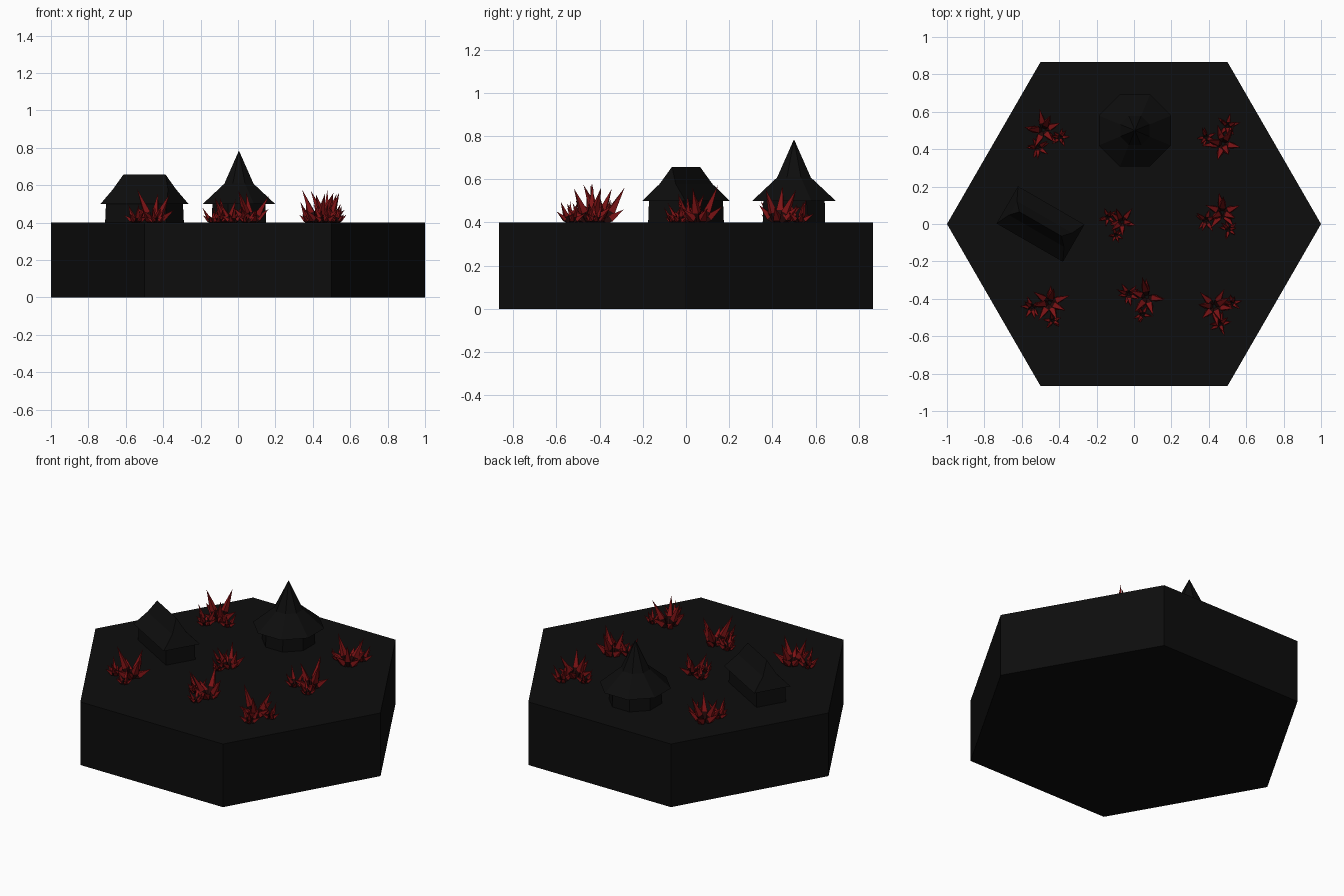
import bpy
import bmesh
import random
from math import pi, sin, cos, radians, tau
from mathutils import Vector, Matrix

cube = bpy.data.objects.get("Cube")
if cube:
    bpy.data.objects.remove(cube, do_unlink=True)


def material(name, colour):
    mat = bpy.data.materials.new(name)
    mat.use_nodes = True
    mat.diffuse_color = (*colour, 1)
    bsdf = mat.node_tree.nodes["Principled BSDF"]
    bsdf.inputs["Base Color"].default_value = (*colour, 1)
    bsdf.inputs["Roughness"].default_value = 0.9
    return mat


BLACK = material("charcoal black", (0.004, 0.004, 0.004))
RED = material("blood red", (0.2, 0.006, 0.007))
EMBER = material("dark ember", (0.02, 0.003, 0.003))


def ngon(sides, apothem, z):
    """Regular polygon ring with a flat side facing the front."""
    r = apothem / cos(pi / sides)
    turn = -pi / 2 + pi / sides
    return [Vector((r * cos(turn + tau * i / sides), r * sin(turn + tau * i / sides), z))
            for i in range(sides)]


def rect(a, b, z):
    return [Vector((sx * a, sy * b, z)) for sx, sy in ((-1, -1), (1, -1), (1, 1), (-1, 1))]


def loft(bm, rings, matrix=Matrix()):
    """Skin equal-sized rings, cap both ends and give each band its number as material."""
    rows = [[bm.verts.new(matrix @ p) for p in ring] for ring in rings]
    n = len(rows[0])
    for band, (low, high) in enumerate(zip(rows, rows[1:])):
        for i in range(n):
            j = (i + 1) % n
            face = bm.faces.new((low[i], low[j], high[j], high[i]))
            face.material_index = band
    bm.faces.new(rows[0][::-1])
    bm.faces.new(rows[-1]).material_index = len(rings) - 2


def finish(bm, name, mats, location=(0, 0, 0), turn=0):
    bmesh.ops.remove_doubles(bm, verts=bm.verts, dist=1e-5)
    bmesh.ops.dissolve_degenerate(bm, edges=bm.edges, dist=1e-5)
    bmesh.ops.recalc_face_normals(bm, faces=bm.faces)
    mesh = bpy.data.meshes.new(name)
    bm.to_mesh(mesh)
    bm.free()
    for mat in mats:
        mesh.materials.append(mat)
    obj = bpy.data.objects.new(name, mesh)
    obj.location = location
    obj.rotation_euler.z = turn
    bpy.context.collection.objects.link(obj)


def solid(name, rings, location=(0, 0, 0), turn=0):
    bm = bmesh.new()
    loft(bm, rings)
    for face in bm.faces:
        face.material_index = 0
    finish(bm, name, [BLACK], location, turn)


GROUND = 0.4

# Hexagonal ground tile
side = cos(pi / 6)
solid("ground_tile", [ngon(6, side, 0), ngon(6, side, GROUND)])

# Long hut with a flared hip roof
hut = dict(location=(-0.5, 0, 0), turn=radians(-30))
solid("long_hut_walls", [rect(0.19, 0.093, GROUND - 0.01), rect(0.185, 0.091, 0.505)], **hut)
solid("long_hut_roof", [rect(0.205, 0.115, 0.5), rect(0.17, 0.043, 0.578),
                        rect(0.13, 0, 0.657)], **hut)

# Round hut with a flared pointed roof
tower = dict(location=(0.005, 0.5, 0))
solid("round_hut_walls", [ngon(8, 0.145, GROUND - 0.01), ngon(8, 0.142, 0.505)], **tower)
solid("round_hut_roof", [ngon(8, 0.193, 0.5), ngon(8, 0.078, 0.608),
                         ngon(8, 0, 0.785)], **tower)


# Spiky crystal plants
def spike(bm, root, azimuth, tilt, length, radius):
    matrix = (Matrix.Translation(root) @ Matrix.Rotation(azimuth, 4, 'Z')
              @ Matrix.Rotation(tilt, 4, 'Y'))
    loft(bm, [ngon(4, radius * 0.5, 0), ngon(4, radius, length * 0.3),
              ngon(4, 0, length)], matrix)


def clump(bm, centre, size, rng):
    """Upright spikes in the middle, ringed by shorter leaning ones."""
    start = rng.uniform(0, tau)
    for count, tilt, reach in ((3, 0.42, 1.0), (5, 0.9, 0.62)):
        for i in range(count):
            azimuth = start + tau * i / count + rng.uniform(-0.25, 0.25)
            out = Vector((cos(azimuth), sin(azimuth), 0))
            spike(bm, centre + out * size * 0.08, azimuth, tilt + rng.uniform(-0.12, 0.12),
                  size * reach * rng.uniform(0.85, 1.05), size * 0.085)


def plant(name, x, y, turn, scale, seed):
    rng = random.Random(seed)
    bm = bmesh.new()
    for i, size in enumerate((0.19, 0.12, 0.1)):
        angle = turn + tau * i / 3
        offset = 0.035 if i == 0 else 0.075
        centre = Vector((cos(angle), sin(angle), 0)) * offset * scale
        clump(bm, centre, size * scale, rng)
    finish(bm, name, [EMBER, RED], (x, y, GROUND))


plants = [
    ("back_right", -0.47, 0.47, 2.0, 1),
    ("back_left", 0.46, 0.46, 5.2, 1),
    ("centre", -0.09, 0.0, 0.4, 0.8),
    ("side_left", 0.46, 0.03, 1.2, 1),
    ("front_right", -0.47, -0.45, 1.0, 1),
    ("front_middle", 0.04, -0.41, 0.6, 1),
    ("front_left", 0.46, -0.46, 2.6, 1),
]
for seed, (place, x, y, turn, scale) in enumerate(plants):
    plant("spiky_plant_" + place, x, y, turn, scale, seed)
